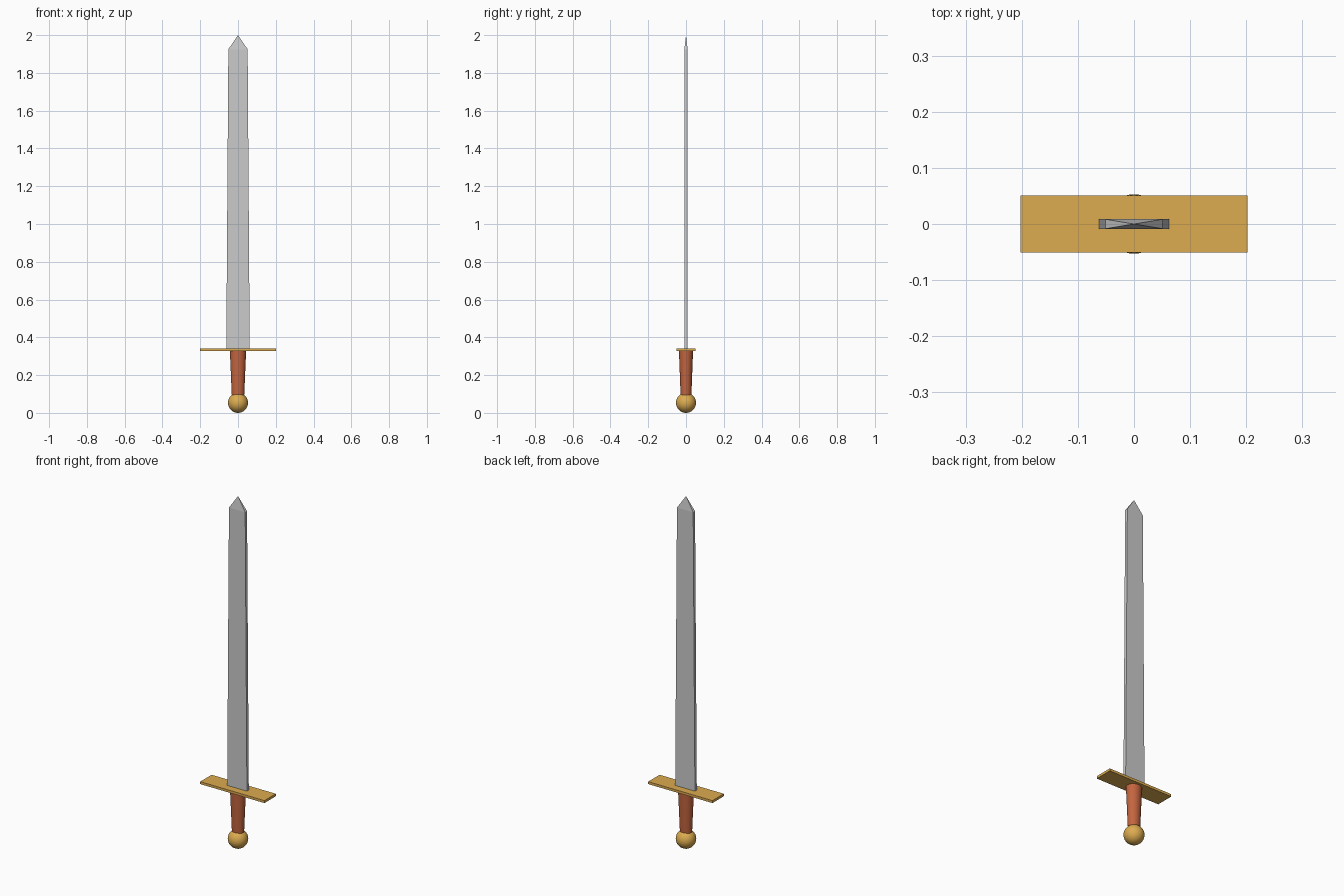
import bpy, bmesh
from mathutils import Matrix

if "Cube" in bpy.data.objects:
    bpy.data.objects.remove(bpy.data.objects["Cube"])


def material(name, rgb):
    m = bpy.data.materials.new(name)
    m.diffuse_color = (*rgb, 1)
    m.use_nodes = True
    m.node_tree.nodes["Principled BSDF"].inputs["Base Color"].default_value = m.diffuse_color
    return m


def add_object(name, bm, mat=None, smooth=False):
    bmesh.ops.recalc_face_normals(bm, faces=bm.faces)
    me = bpy.data.meshes.new(name)
    bm.to_mesh(me)
    bm.free()
    ob = bpy.data.objects.new(name, me)
    bpy.context.collection.objects.link(ob)
    if mat:
        me.materials.append(mat)
    if smooth:
        bpy.ops.object.select_all(action='DESELECT')
        ob.select_set(True)
        bpy.context.view_layer.objects.active = ob
        bpy.ops.object.shade_smooth_by_angle()
    return ob


gold = material("gold", (0.72, 0.41, 0.08))
leather = material("leather", (0.55, 0.13, 0.05))

# Pommel: ball resting on the floor
R = 0.053
bm = bmesh.new()
bmesh.ops.create_uvsphere(bm, u_segments=32, v_segments=16, radius=R,
                          matrix=Matrix.Translation((0, 0, R)))
add_object("pommel", bm, gold, True)

# Grip: slightly oval, widening towards the guard
z0, z1 = 0.095, 0.33
bm = bmesh.new()
bmesh.ops.create_cone(bm, cap_ends=True, segments=32, radius1=0.033, radius2=0.043,
                      depth=z1 - z0,
                      matrix=Matrix.Translation((0, 0, (z0 + z1) / 2)) @ Matrix.Diagonal((1, 0.87, 1, 1)))
add_object("grip", bm, leather, True)

# Crossguard: thin flat plate
bm = bmesh.new()
bmesh.ops.create_cube(bm, size=1, matrix=Matrix.Translation((0, 0, 0.335))
                      @ Matrix.Diagonal((0.404, 0.102, 0.014, 1)))
add_object("crossguard", bm, gold)

# Blade: tapered slab ending in a four-sided point
bm = bmesh.new()
rings = []
for w, z in ((0.062, 0.335), (0.051, 1.925)):
    rings.append([bm.verts.new((sx * w, sy * 0.0085, z))
                  for sx, sy in ((-1, -1), (1, -1), (1, 1), (-1, 1))])
tip = bm.verts.new((0, 0, 2.0))
bm.faces.new(rings[0][::-1])
for i in range(4):
    j = (i + 1) % 4
    bm.faces.new((rings[0][i], rings[0][j], rings[1][j], rings[1][i]))
    bm.faces.new((rings[1][i], rings[1][j], tip))
add_object("blade", bm)
